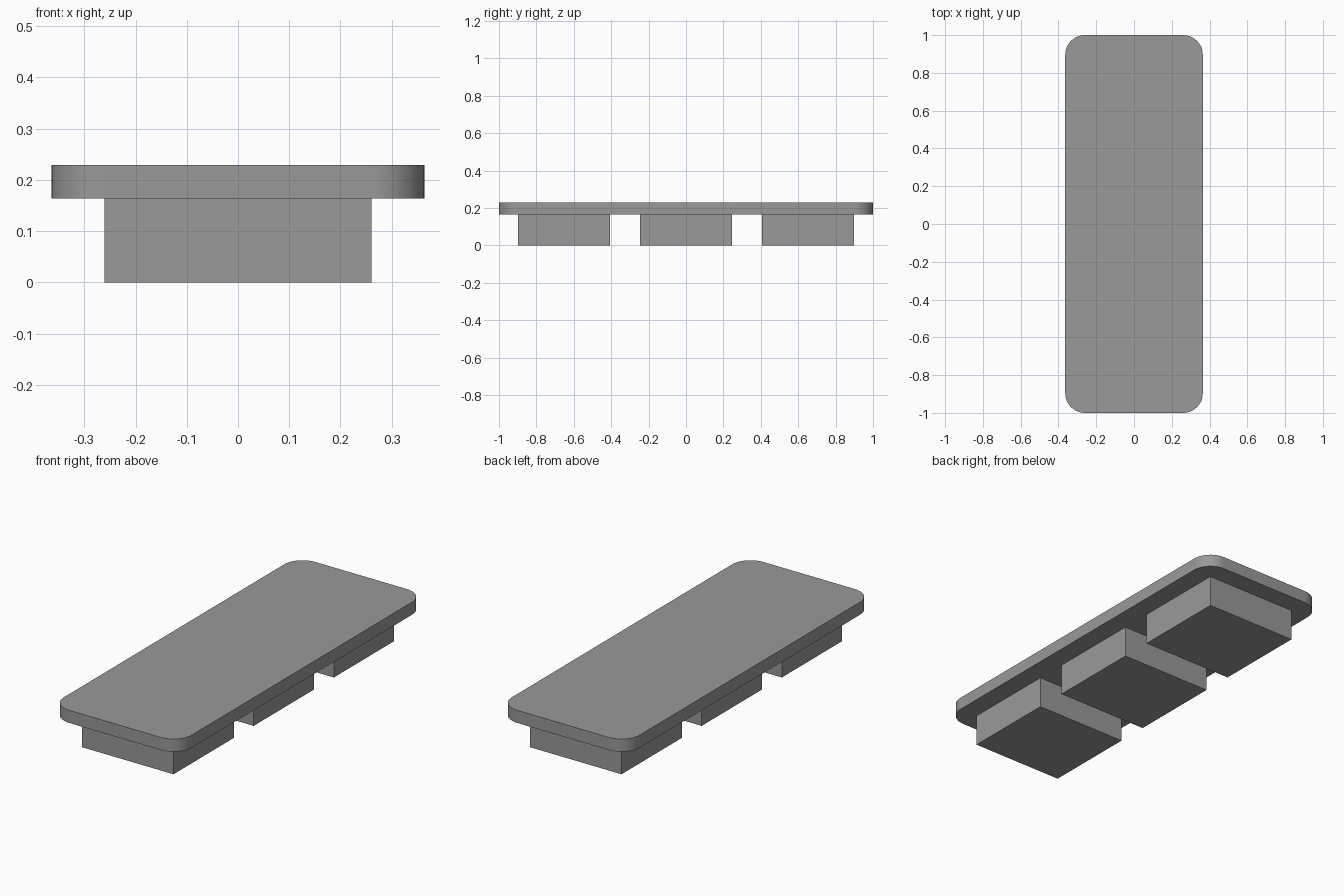
import bpy, bmesh, math

if "Cube" in bpy.data.objects:
    bpy.data.objects.remove(bpy.data.objects["Cube"])

grey = bpy.data.materials.new("mid grey")
grey.diffuse_color = (0.32, 0.32, 0.32, 1)
grey.use_nodes = True
grey.node_tree.nodes["Principled BSDF"].inputs["Base Color"].default_value = grey.diffuse_color


def extrude_outline(name, outline, z0, z1):
    """Solid prism from a 2D outline."""
    bm = bmesh.new()
    base = bm.faces.new([bm.verts.new((x, y, z0)) for x, y in outline])
    top = bmesh.ops.extrude_face_region(bm, geom=[base])["geom"]
    bmesh.ops.translate(bm, vec=(0, 0, z1 - z0),
                        verts=[v for v in top if isinstance(v, bmesh.types.BMVert)])
    bmesh.ops.recalc_face_normals(bm, faces=bm.faces)
    mesh = bpy.data.meshes.new(name)
    bm.to_mesh(mesh)
    bm.free()
    mesh.materials.append(grey)
    obj = bpy.data.objects.new(name, mesh)
    bpy.context.collection.objects.link(obj)
    return obj


def rounded_rect(hx, hy, r, steps=12):
    pts = []
    for i, (sx, sy) in enumerate([(1, 1), (-1, 1), (-1, -1), (1, -1)]):
        for k in range(steps + 1):
            a = math.pi / 2 * (i + k / steps)
            pts.append((sx * (hx - r) + r * math.cos(a), sy * (hy - r) + r * math.sin(a)))
    return pts


# Top plate with rounded corners
plate = extrude_outline("top_plate", rounded_rect(0.364, 1.0, 0.104), 0.164, 0.229)
bpy.context.view_layer.objects.active = plate
plate.select_set(True)
bpy.ops.object.shade_smooth_by_angle(angle=math.radians(30))

# Three support blocks in a row under the plate
hx, hy = 0.261, 0.245
for part, cy in (("front", -0.652), ("middle", 0), ("back", 0.652)):
    extrude_outline(part + "_block",
                    [(-hx, cy - hy), (hx, cy - hy), (hx, cy + hy), (-hx, cy + hy)], 0, 0.164)
